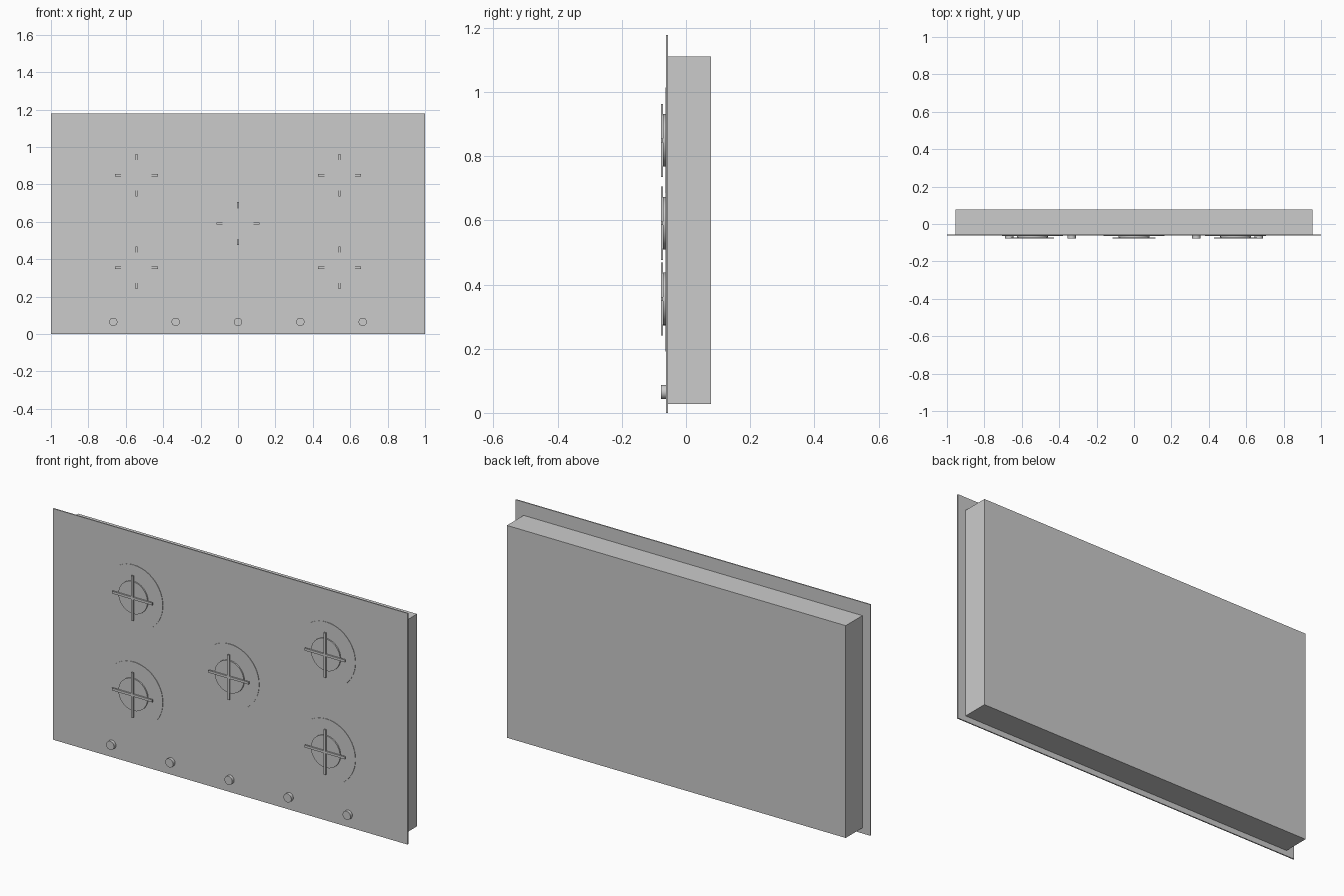
import bpy, bmesh, math
from mathutils import Matrix, Vector

if "Cube" in bpy.data.objects:
    bpy.data.objects.remove(bpy.data.objects["Cube"])


def finish(bm, name, smooth=False):
    bmesh.ops.recalc_face_normals(bm, faces=bm.faces)
    mesh = bpy.data.meshes.new(name)
    bm.to_mesh(mesh)
    bm.free()
    obj = bpy.data.objects.new(name, mesh)
    bpy.context.collection.objects.link(obj)
    if smooth:
        bpy.ops.object.select_all(action='DESELECT')
        obj.select_set(True)
        bpy.context.view_layer.objects.active = obj
        bpy.ops.object.shade_smooth_by_angle(angle=math.radians(35))
    return obj


def box(name, x0, x1, y0, y1, z0, z1):
    bm = bmesh.new()
    centre = Vector((x0 + x1, y0 + y1, z0 + z1)) / 2
    size = Matrix.Diagonal((x1 - x0, y1 - y0, z1 - z0, 1))
    bmesh.ops.create_cube(bm, size=1, matrix=Matrix.Translation(centre) @ size)
    return finish(bm, name)


def disc(name, x, z, radius, y0, y1, sides=48):
    # Cylinder lying along y
    bm = bmesh.new()
    place = Matrix.Translation((x, (y0 + y1) / 2, z)) @ Matrix.Rotation(math.pi / 2, 4, 'X')
    bmesh.ops.create_cone(bm, cap_ends=True, segments=sides, radius1=radius,
                          radius2=radius, depth=y1 - y0, matrix=place)
    return finish(bm, name, smooth=True)


def cross(name, x, z, reach, half, y0, y1):
    # Plus-shaped profile, extruded along y
    arm = [(reach, -half), (reach, half), (half, half)]
    outline = []
    for turn in range(4):
        for u, v in arm:
            outline.append((u, v))
        arm = [(-v, u) for u, v in arm]
    bm = bmesh.new()
    face = bm.faces.new([bm.verts.new((x + u, y0, z + v)) for u, v in outline])
    ext = bmesh.ops.extrude_face_region(bm, geom=[face], use_keep_orig=True)
    verts = [g for g in ext['geom'] if isinstance(g, bmesh.types.BMVert)]
    bmesh.ops.translate(bm, verts=verts, vec=(0, y1 - y0, 0))
    return finish(bm, name)


PLATE_FRONT = -0.062

# Housing and cover plate
box("housing", -0.955, 0.955, -0.056, 0.078, 0.028, 1.11)
box("cooktop_plate", -1, 1, PLATE_FRONT, -0.056, 0, 1.178)

# Five burners: base ring, cap and pan support
burners = [(-0.543, 0.849), (0.543, 0.849), (0, 0.591), (-0.543, 0.355), (0.543, 0.355)]
for i, (x, z) in enumerate(burners, 1):
    disc(f"burner_base_{i}", x, z, 0.164, -0.0645, PLATE_FRONT)
    disc(f"burner_cap_{i}", x, z, 0.082, -0.071, -0.0645)
    cross(f"pan_support_{i}", x, z, 0.114, 0.006, -0.078, -0.071)

# Row of control knobs
for i in range(5):
    disc(f"knob_{i + 1}", (i - 2) / 3, 0.065, 0.022, -0.078, PLATE_FRONT, 32)
